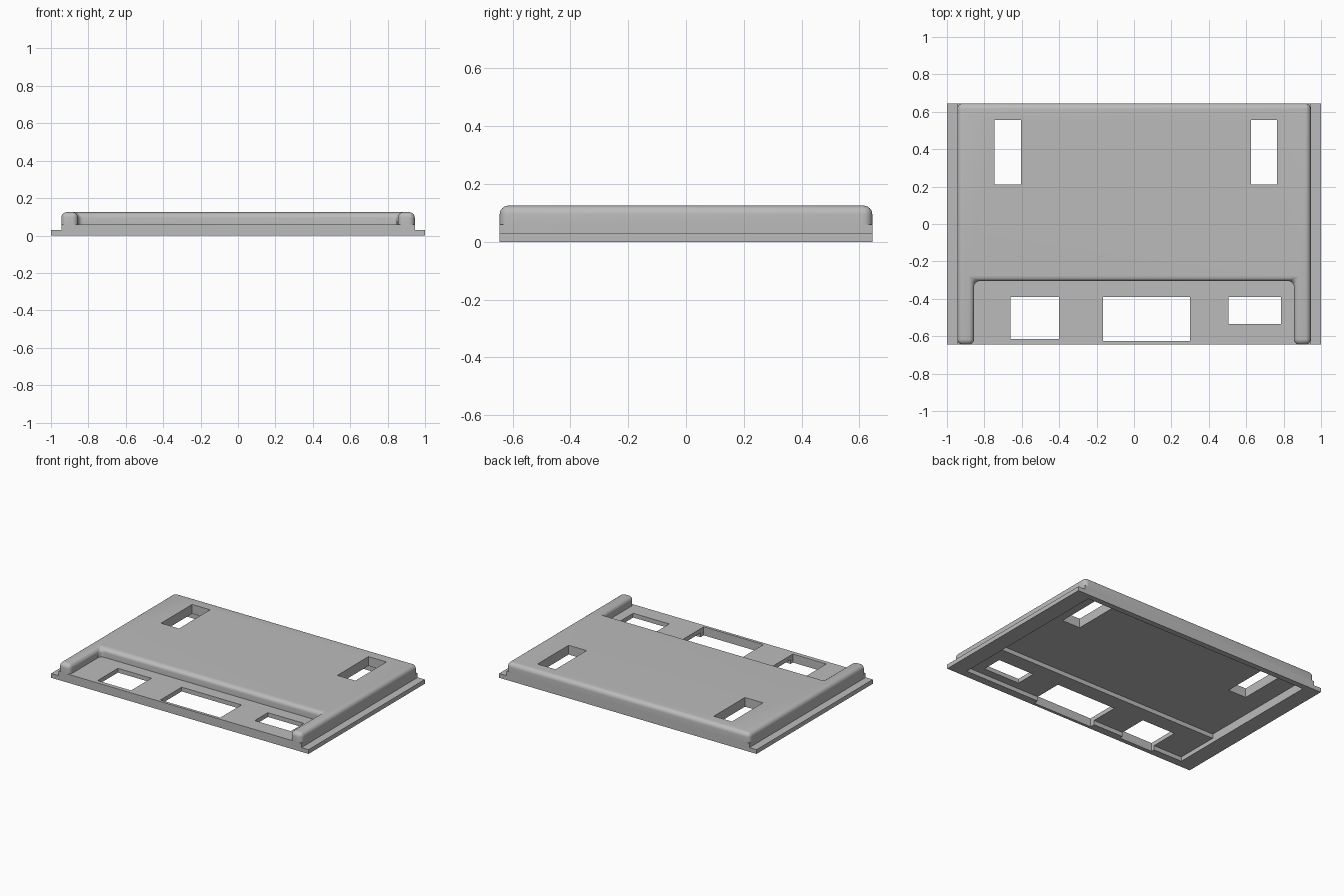
import bpy, bmesh
from math import radians

if "Cube" in bpy.data.objects:
    bpy.data.objects.remove(bpy.data.objects["Cube"])

HALF_Y = 0.645
BODY_X = 0.945

grey = bpy.data.materials.new("mid grey")
grey.use_nodes = True
COLOUR = (0.5, 0.5, 0.5, 1)
grey.diffuse_color = COLOUR
grey.node_tree.nodes["Principled BSDF"].inputs["Base Color"].default_value = COLOUR


def prism(name, outline, z0, z1, radius=0):
    """Extrude an outline upwards; optionally round its upright and top edges."""
    bm = bmesh.new()
    base = bm.faces.new([bm.verts.new((x, y, z0)) for x, y in outline])
    top = bmesh.ops.extrude_face_region(bm, geom=[base], use_keep_orig=True)["geom"]
    for v in top:
        if isinstance(v, bmesh.types.BMVert):
            v.co.z = z1
    bmesh.ops.recalc_face_normals(bm, faces=bm.faces)
    if radius:
        edges = [e for e in bm.edges if max(v.co.z for v in e.verts) > z1 - 1e-5]
        bmesh.ops.bevel(bm, geom=edges, offset=radius, segments=6,
                        profile=0.5, affect='EDGES')
    mesh = bpy.data.meshes.new(name)
    bm.to_mesh(mesh)
    bm.free()
    mesh.materials.append(grey)
    obj = bpy.data.objects.new(name, mesh)
    bpy.context.collection.objects.link(obj)
    return obj


def block(name, x0, x1, y0, y1, z0, z1):
    return prism(name, [(x0, y0), (x1, y0), (x1, y1), (x0, y1)], z0, z1)


def combine(target, tool, operation):
    """Apply a boolean and remove the helper."""
    tool.hide_render = True
    mod = target.modifiers.new(operation.lower(), 'BOOLEAN')
    mod.operation, mod.object, mod.solver = operation, tool, 'EXACT'
    bpy.context.view_layer.objects.active = target
    bpy.ops.object.modifier_apply(modifier=mod.name)
    bpy.data.objects.remove(tool)


# Flanged base plate with a taller centre section
cover = block("cover_panel", -1, 1, -HALF_Y, HALF_Y, 0, 0.03)
combine(cover, block("centre_section", -BODY_X, BODY_X, -HALF_Y, HALF_Y, 0, 0.06), 'UNION')

# Raised rounded deck with two rails reaching to the front
RAIL_X, STEP_Y = 0.855, -0.305
right_half = [(-BODY_X, HALF_Y), (-BODY_X, -HALF_Y), (-RAIL_X, -HALF_Y), (-RAIL_X, STEP_Y)]
left_half = [(-x, y) for x, y in reversed(right_half)]
combine(cover, prism("raised_deck", right_half + left_half, 0.055, 0.125, 0.03), 'UNION')

# Hollow underside: deep under the deck, shallow under the front shelf
combine(cover, block("deep_cavity", -0.885, 0.885, -0.28, 0.605, -0.1, 0.06), 'DIFFERENCE')
combine(cover, block("front_cavity", -0.885, 0.885, -0.59, -0.27, -0.1, 0.03), 'DIFFERENCE')

# Rectangular openings: two deck slots and three shelf windows
openings = {
    "right_slot": (-0.745, -0.605, 0.21, 0.555),
    "left_slot": (0.625, 0.765, 0.21, 0.555),
    "right_window": (-0.66, -0.40, -0.615, -0.39),
    "middle_window": (-0.165, 0.30, -0.625, -0.39),
    "left_window": (0.505, 0.785, -0.535, -0.39),
}
for name, rect in openings.items():
    combine(cover, block(name, *rect, -0.1, 0.2), 'DIFFERENCE')

# Smooth fillets, crisp edges elsewhere
bpy.ops.object.select_all(action='DESELECT')
cover.select_set(True)
bpy.context.view_layer.objects.active = cover
bpy.ops.object.shade_smooth_by_angle(angle=radians(30))
